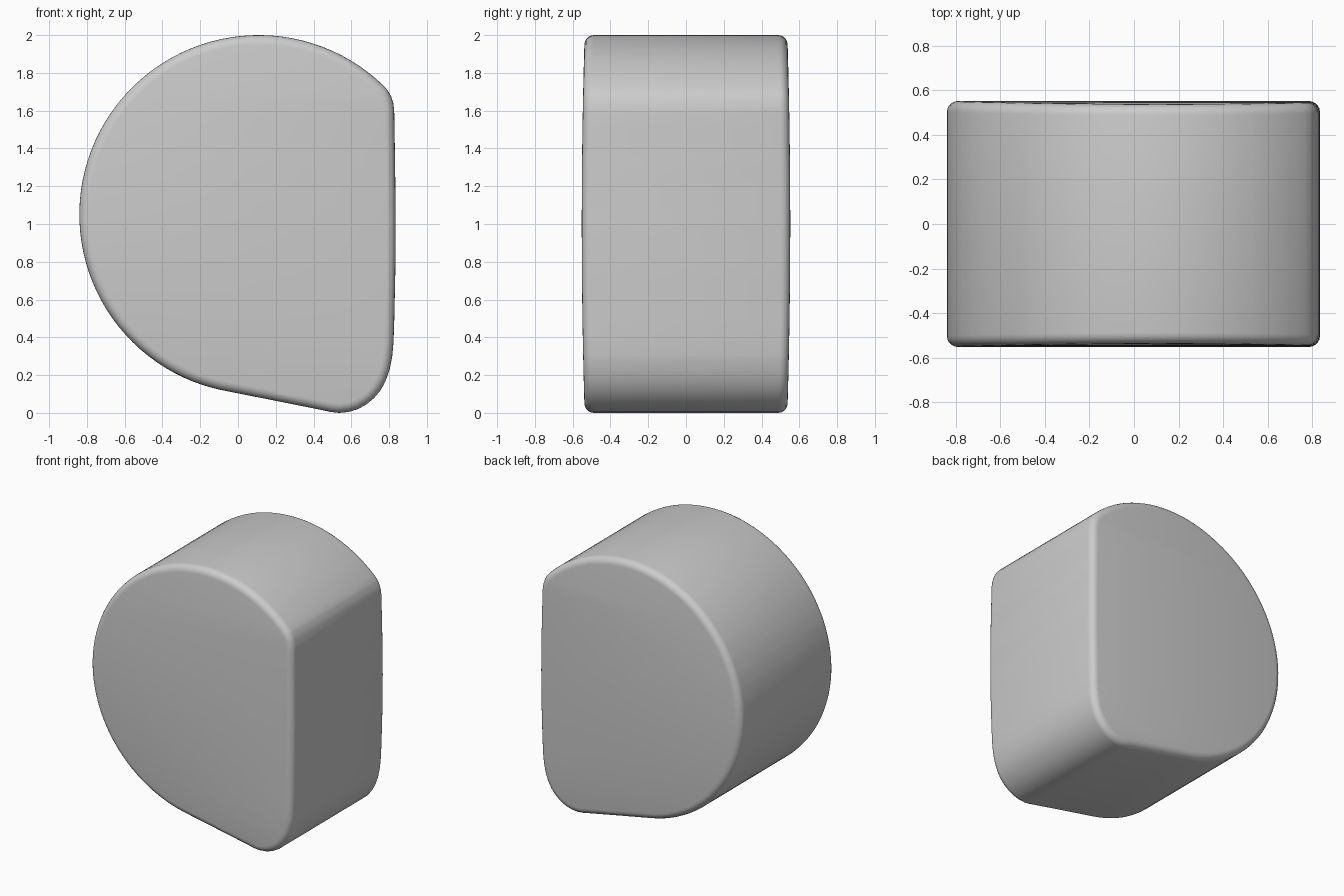
import bpy, bmesh, math

if "Cube" in bpy.data.objects:
    bpy.data.objects.remove(bpy.data.objects["Cube"])

# Side profile (x, z): large arc, sloped base, rounded toe, slightly bowed flat side
CX, CZ, R = 0.11, 1.05, 0.95
a0, a1, n = math.radians(46), math.radians(258.6), 64
profile = [(CX + R * math.cos(a0 + (a1 - a0) * i / n),
            CZ + R * math.sin(a0 + (a1 - a0) * i / n)) for i in range(n + 1)]
profile += [(0.2, 0.064), (0.44, 0.016), (0.49, 0.005), (0.535, 0.0),
            (0.585, 0.005), (0.635, 0.02), (0.68, 0.045), (0.72, 0.078),
            (0.755, 0.12), (0.782, 0.17), (0.803, 0.23), (0.816, 0.295),
            (0.823, 0.37), (0.827, 0.48), (0.833, 0.75), (0.835, 1.0),
            (0.832, 1.3), (0.827, 1.6), (0.822, 1.64), (0.811, 1.675),
            (0.793, 1.707)]

# Body: extrude the profile through the depth and round the cap rims
bm = bmesh.new()
HALF = 0.552
front = bm.faces.new([bm.verts.new((x, -HALF, z)) for x, z in profile])
ext = bmesh.ops.extrude_face_region(bm, geom=[front], use_keep_orig=True)
for v in ext["geom"]:
    if isinstance(v, bmesh.types.BMVert):
        v.co.y = HALF
bmesh.ops.recalc_face_normals(bm, faces=bm.faces)
rims = [e for e in bm.edges if abs(e.verts[0].co.y - e.verts[1].co.y) < 1e-5]
bmesh.ops.bevel(bm, geom=rims, offset=0.05, segments=5, profile=0.5,
                affect='EDGES', clamp_overlap=True)

# Slice in height so the front and back can bow gently outward
for i in range(1, 20):
    bmesh.ops.bisect_plane(bm, geom=bm.verts[:] + bm.edges[:] + bm.faces[:],
                           plane_co=(0, 0, i * 0.1), plane_no=(0, 0, 1))
for v in bm.verts:
    v.co.y *= 1 - 0.028 * (v.co.z - 1.0) ** 2
bmesh.ops.recalc_face_normals(bm, faces=bm.faces)

mesh = bpy.data.meshes.new("rounded_block")
bm.to_mesh(mesh)
bm.free()
block = bpy.data.objects.new("rounded_block", mesh)
bpy.context.collection.objects.link(block)
bpy.context.view_layer.objects.active = block
block.select_set(True)
bpy.ops.object.shade_smooth_by_angle(angle=math.radians(40))
